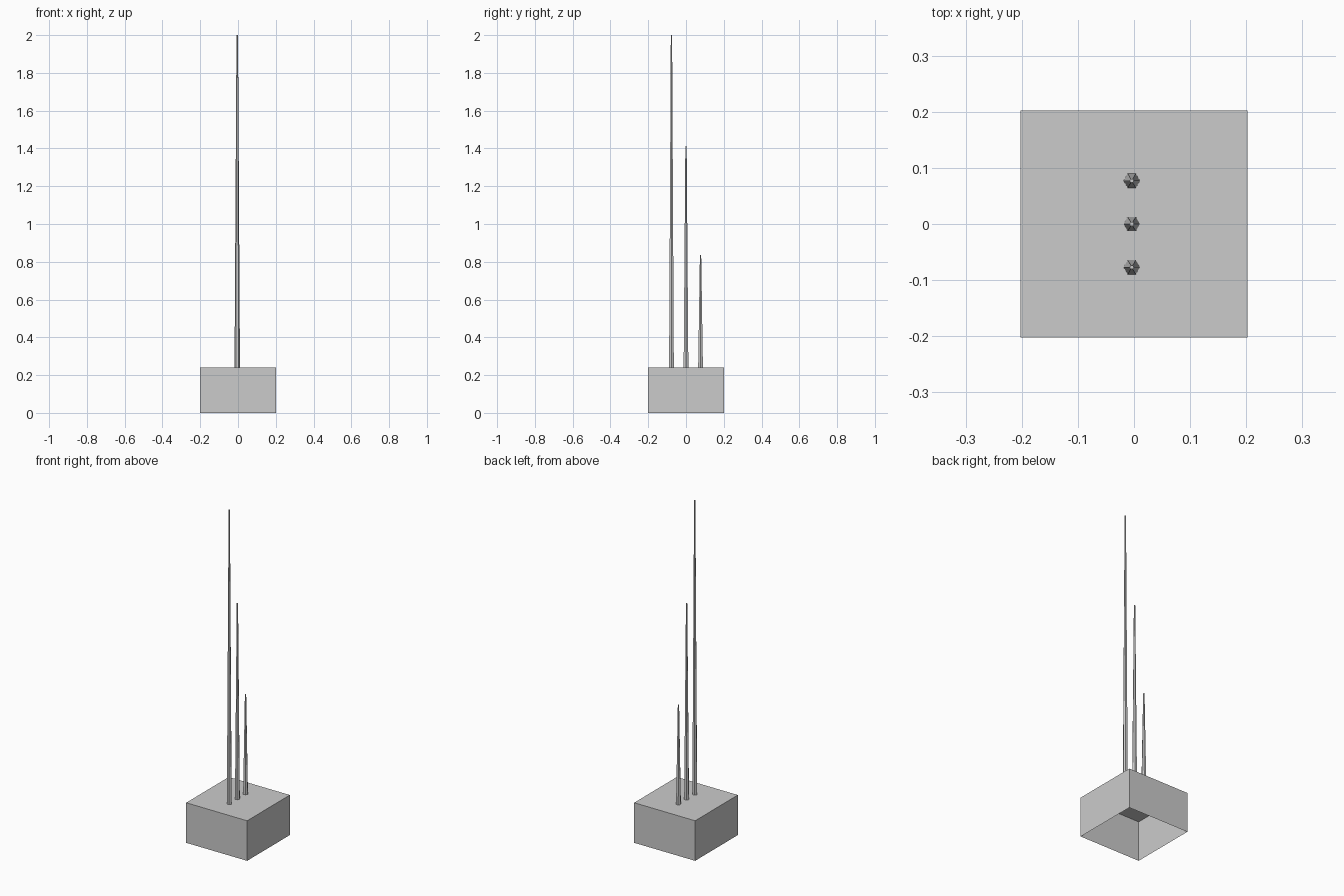
import bpy
import bmesh
from mathutils import Matrix

if "Cube" in bpy.data.objects:
    bpy.data.objects.remove(bpy.data.objects["Cube"])

BASE_HALF, BASE_TOP = 0.202, 0.24


def finish(name, bm):
    mesh = bpy.data.meshes.new(name)
    bm.to_mesh(mesh)
    bm.free()
    obj = bpy.data.objects.new(name, mesh)
    bpy.context.collection.objects.link(obj)
    return obj


# Base: thin-walled box, open underneath
bm = bmesh.new()
bmesh.ops.create_cube(bm, size=1, matrix=Matrix.Translation((0, 0, BASE_TOP / 2))
                      @ Matrix.Diagonal((2 * BASE_HALF, 2 * BASE_HALF, BASE_TOP, 1)))
bm.normal_update()
bottom = [f for f in bm.faces if f.normal.z < -0.9]
bmesh.ops.delete(bm, geom=bottom, context='FACES_ONLY')
finish("base_box", bm)


# Rods: six-sided tapered aerials standing on the base
def rod(name, y, tip):
    bm = bmesh.new()
    height = tip - BASE_TOP
    bmesh.ops.create_cone(bm, cap_ends=True, segments=6, radius1=0.0145, radius2=0.004,
                          depth=height,
                          matrix=Matrix.Translation((-0.004, y, BASE_TOP + height / 2))
                          @ Matrix.Rotation(1.5707963, 4, 'Z'))
    bm.normal_update()
    # Turn the hexagon so its corners point along x
    widest = max(bm.verts, key=lambda v: v.co.x)
    if abs(widest.co.y - y) > 0.001:
        bmesh.ops.rotate(bm, verts=bm.verts, cent=(-0.004, y, 0),
                         matrix=Matrix.Rotation(0.5235988, 3, 'Z'))
    hidden = [f for f in bm.faces if f.normal.z < -0.9]
    bmesh.ops.delete(bm, geom=hidden, context='FACES_ONLY')
    finish(name, bm)


for name, y, tip in (("tall_rod", -0.077, 2.0), ("middle_rod", 0.0, 1.412),
                     ("short_rod", 0.077, 0.835)):
    rod(name, y, tip)
